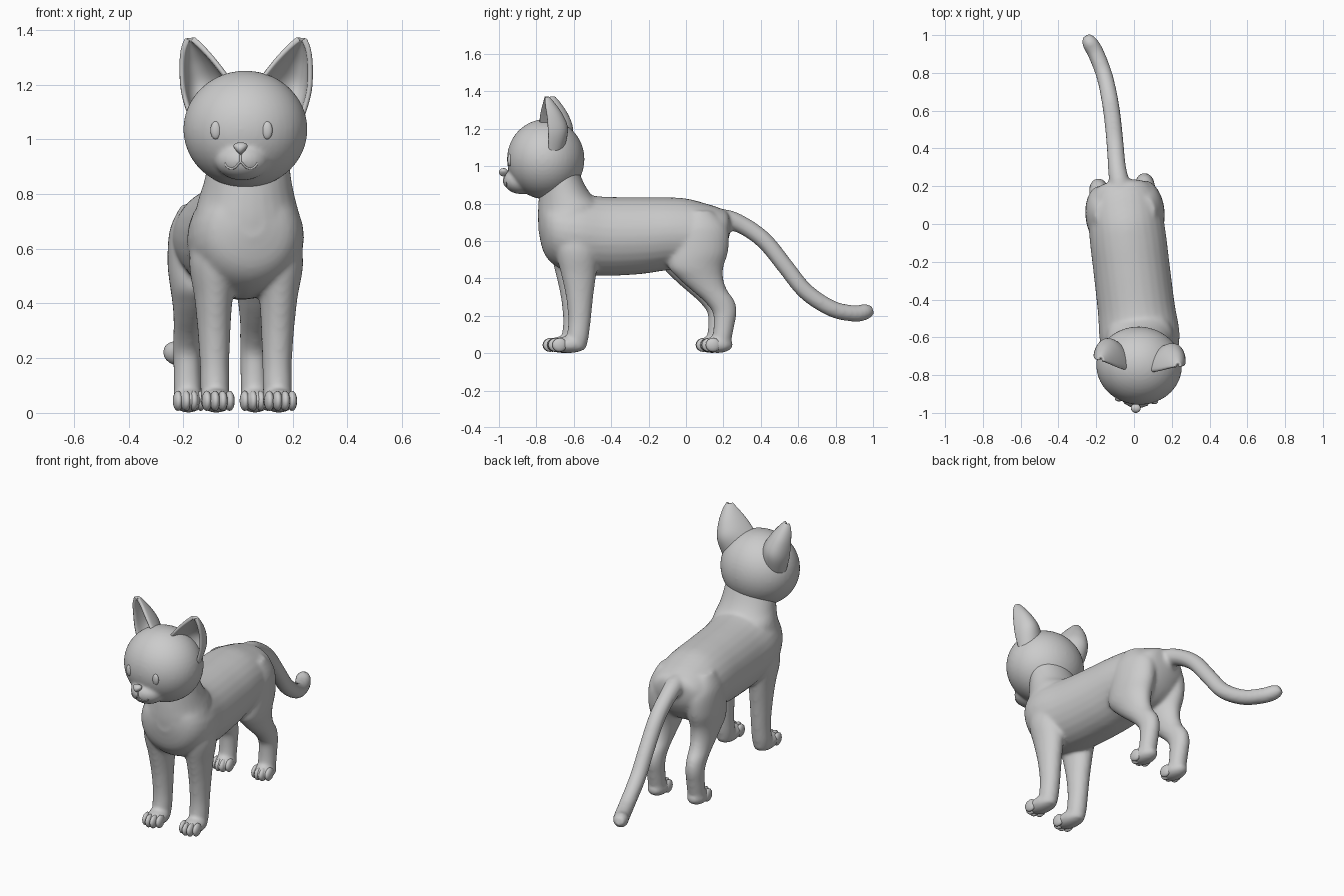
import bpy, bmesh, math
from mathutils import Vector, Matrix

if "Cube" in bpy.data.objects:
    bpy.data.objects.remove(bpy.data.objects["Cube"])

# Body is turned slightly one way, the head slightly the other
BODY = Matrix.Translation((-0.041, 0, 0)) @ Matrix.Rotation(math.radians(6.8), 4, 'Z')
HEAD = Matrix.Translation((0.027, -0.75, 1.037)) @ Matrix.Rotation(math.radians(-4.5), 4, 'Z')


def spline(rows, n=6):
    """Catmull-Rom interpolation of rows of numbers."""
    out = []
    for i in range(len(rows) - 1):
        a, b, c, d = rows[max(i - 1, 0)], rows[i], rows[i + 1], rows[min(i + 2, len(rows) - 1)]
        for k in range(n):
            t = k / n
            out.append([0.5 * (2 * q + (r - p) * t + (2 * p - 5 * q + 4 * r - s) * t * t
                               + (3 * q - p - 3 * r + s) * t ** 3)
                        for p, q, r, s in zip(a, b, c, d)])
    return out + [list(rows[-1])]


def tube(bm, rows, normal=None, seg=28):
    """Loft elliptical rings (x, y, z, rx, r2); rings follow the path if no normal."""
    rows = spline(rows)
    pts = [Vector(r[:3]) for r in rows]
    rings = []
    for i, r in enumerate(rows):
        n = Vector(normal) if normal else (pts[min(i + 1, len(pts) - 1)] - pts[max(i - 1, 0)]).normalized()
        v = n.cross(Vector((1, 0, 0))).normalized()
        u = v.cross(n)
        rings.append([bm.verts.new(pts[i] + u * r[3] * math.cos(a) + v * r[4] * math.sin(a))
                      for a in (2 * math.pi * k / seg for k in range(seg))])
    for a, b in zip(rings, rings[1:]):
        for k in range(seg):
            bm.faces.new((a[k], a[(k + 1) % seg], b[(k + 1) % seg], b[k]))
    bm.faces.new(rings[0][::-1])
    bm.faces.new(rings[-1])


def ball(bm, loc, rad, taper=0.0, seg=24):
    """Ellipsoid; taper widens its top and narrows its bottom."""
    vs = bmesh.ops.create_uvsphere(bm, u_segments=seg, v_segments=seg // 2, radius=1)['verts']
    for v in vs:
        x, y, z = v.co
        v.co = Vector(loc) + Vector((x * rad[0] * (1 + taper * z), y * rad[1], z * rad[2]))


def finish(bm, name, matrix):
    bmesh.ops.recalc_face_normals(bm, faces=bm.faces)
    me = bpy.data.meshes.new(name)
    bm.to_mesh(me)
    bm.free()
    me.shade_smooth()
    ob = bpy.data.objects.new(name, me)
    bpy.context.collection.objects.link(ob)
    ob.matrix_world = matrix
    return ob


def fuse(ob, voxel, rounds):
    """Blend overlapping volumes into one smooth skin."""
    m = ob.modifiers.new('fuse', 'REMESH')
    m.mode, m.voxel_size, m.use_smooth_shade = 'VOXEL', voxel, True
    s = ob.modifiers.new('relax', 'SMOOTH')
    s.factor, s.iterations = 0.5, rounds
    bpy.context.view_layer.objects.active = ob
    bpy.ops.object.modifier_apply(modifier='fuse')
    bpy.ops.object.modifier_apply(modifier='relax')
    ob.data.shade_smooth()


# Torso, neck, legs and tail in one skin
bm = bmesh.new()
tube(bm, [(0, y, z, rx, rz) for y, z, rx, rz in [
    (.235, .68, .04, .04), (.215, .67, .12, .09), (.17, .645, .17, .135), (.1, .63, .195, .172),
    (0, .635, .2, .192), (-.1, .638, .203, .195), (-.25, .628, .203, .206), (-.45, .625, .205, .212),
    (-.6, .64, .212, .215), (-.7, .655, .19, .19), (-.76, .67, .14, .14), (-.79, .69, .05, .05)]],
    (0, -1, 0))
tube(bm, [(0, y, z, rx, ry) for z, y, rx, ry in [
    (.6, -.62, .19, .16), (.7, -.635, .195, .16), (.78, -.62, .178, .175), (.84, -.648, .162, .143),
    (.9, -.668, .152, .122), (1.0, -.70, .14, .11)]], (0, 0, 1))
for s in (-1, 1):
    tube(bm, [(s * x, y, z, rx, ry) for x, y, z, rx, ry in [
        (.11, -.6, .68, .08, .12), (.118, -.6, .55, .091, .117), (.119, -.592, .42, .07, .094),
        (.117, -.587, .3, .06, .073), (.115, -.587, .18, .054, .061), (.115, -.597, .08, .053, .058),
        (.115, -.605, .02, .045, .05)]], (0, 0, -1))
    ball(bm, (s * .115, -.645, .045), (.06, .1, .045))
    tube(bm, [(s * x, y, z, rx, ry) for x, y, z, rx, ry in [
        (.11, .06, .76, .05, .07), (.115, .06, .67, .086, .15), (.12, .055, .55, .09, .158),
        (.12, .04, .46, .082, .147), (.121, .065, .4, .07, .121), (.122, .108, .34, .06, .097),
        (.123, .163, .28, .054, .083), (.123, .193, .22, .051, .065), (.123, .19, .15, .05, .056),
        (.123, .18, .08, .05, .052), (.123, .175, .02, .045, .045)]], (0, 0, -1))
    ball(bm, (s * .123, .155, .045), (.058, .085, .045))
inv = BODY.inverted()
tube(bm, [tuple(inv @ Vector((x, y, z))) + (r, r) for x, y, z, r in [
    (-.06, .1, .7, .05), (-.075, .2, .715, .055), (-.09, .3, .685, .048), (-.1, .42, .6, .046),
    (-.11, .53, .465, .045), (-.125, .64, .33, .045), (-.155, .78, .238, .044), (-.2, .9, .212, .044),
    (-.235, .962, .222, .042), (-.25, .996, .232, .024)]])
fuse(finish(bm, 'body', BODY), .01, 10)

# Toes: four on each paw
for label, px, py in (('front', .115, -.717), ('hind', .123, .108)):
    for s, side in ((-1, 'left'), (1, 'right')):
        bm = bmesh.new()
        for k in (-1.5, -.5, .5, 1.5):
            ball(bm, (s * px + k * .028, py + .018 * (abs(k) > 1), .044), (.0185, .04, .037), seg=16)
        finish(bm, f'{label}_toes_{side}', BODY)

# Head with muzzle
bm = bmesh.new()
ball(bm, (0, 0, 0), (.227, .207, .214), seg=48)
ball(bm, (0, -.13, -.115), (.1, .097, .072), seg=32)
head = finish(bm, 'head', HEAD)
fuse(head, .009, 8)


def face_y(x, z):
    hit, loc, _, _ = head.ray_cast(Vector((x, -1, z)), Vector((0, 1, 0)))
    return loc.y if hit else -.2


# Eyes and nose
for s, side in ((-1, 'left'), (1, 'right')):
    bm = bmesh.new()
    ball(bm, (s * .094, face_y(s * .094, -.004) + .003, -.004), (.02, .013, .033))
    finish(bm, f'eye_{side}', HEAD)
bm = bmesh.new()
ball(bm, (0, -.226, -.07), (.023, .025, .022), taper=.6)
finish(bm, 'nose', HEAD)

# Mouth line
cu = bpy.data.curves.new('mouth', 'CURVE')
cu.dimensions, cu.bevel_depth, cu.bevel_resolution = '3D', .004, 2
half = [(.06, -.124), (.05, -.138), (.035, -.144), (.018, -.138), (0, -.12)]
for line in ([(-x, z) for x, z in half] + half[-2::-1], [(0, -.085), (0, -.12)]):
    line = spline(line, 4)
    sp = cu.splines.new('POLY')
    sp.points.add(len(line) - 1)
    for p, (x, z) in zip(sp.points, line):
        p.co = (x, face_y(x, z), z, 1)
mouth = bpy.data.objects.new('mouth', cu)
bpy.context.collection.objects.link(mouth)
mouth.matrix_world = HEAD

# Ears: cupped shells; rows are inner x,y,z, outer x,y,z, depth
EAR = [(.03, -.03, .14, .2, .03, .03, .1), (.078, -.028, .205, .23, .03, .13, .12),
       (.118, -.018, .255, .236, .025, .22, .092), (.162, -.002, .302, .23, .015, .288, .05),
       (.195, .008, .331, .214, .012, .33, .015)]
for s, side in ((-1, 'left'), (1, 'right')):
    bm = bmesh.new()
    grid = []
    for r in spline(EAR, 4):
        a, b = Vector(r[:3]), Vector(r[3:6])
        row = []
        for k in range(15):
            t = math.pi * k / 14
            p = (a + b) / 2 + (a - b) / 2 * math.cos(t) + Vector((0, r[6] * math.sin(t), 0))
            row.append(bm.verts.new((s * p.x, p.y, p.z)))
        grid.append(row)
    for a, b in zip(grid, grid[1:]):
        for k in range(14):
            bm.faces.new((a[k], a[k + 1], b[k + 1], b[k]))
    ear = finish(bm, f'ear_{side}', HEAD)
    m = ear.modifiers.new('thickness', 'SOLIDIFY')
    m.thickness, m.offset = .02, 0
    ear.modifiers.new('round', 'SUBSURF').levels = 1
